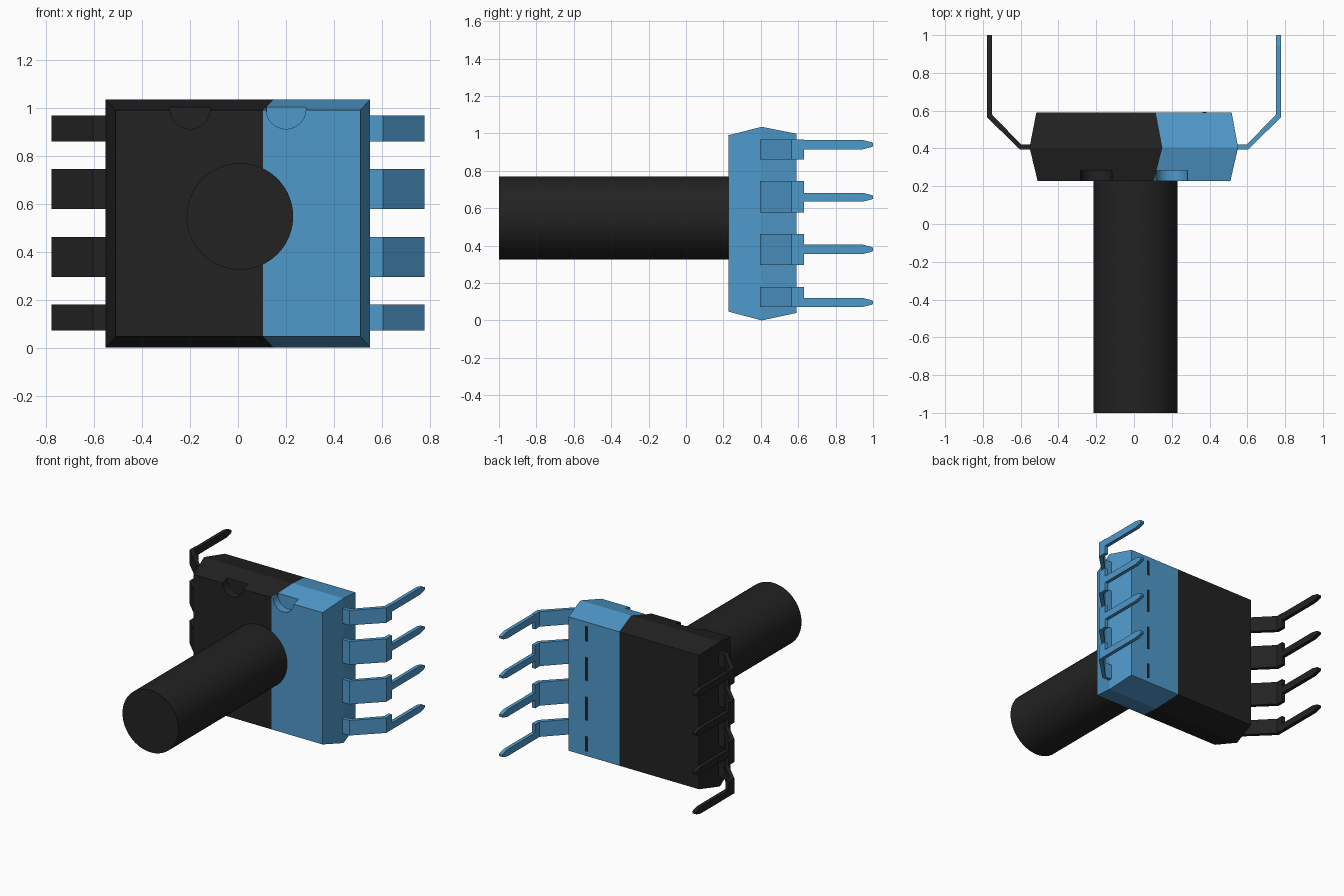
import bpy, bmesh, math
from mathutils import Matrix

cube = bpy.data.objects.get("Cube")
if cube:
    bpy.data.objects.remove(cube, do_unlink=True)


def material(name, rgb):
    m = bpy.data.materials.new(name)
    m.use_nodes = True
    m.diffuse_color = (*rgb, 1)
    m.node_tree.nodes["Principled BSDF"].inputs["Base Color"].default_value = (*rgb, 1)
    return m


BLACK = material("black", (0.016, 0.016, 0.016))
BLUE = material("blue", (0.078, 0.319, 0.597))


def make(name, bm, mat):
    bmesh.ops.recalc_face_normals(bm, faces=bm.faces)
    me = bpy.data.meshes.new(name)
    bm.to_mesh(me)
    bm.free()
    ob = bpy.data.objects.new(name, me)
    bpy.context.collection.objects.link(ob)
    if mat:
        me.materials.append(mat)
    return ob


def loft(bm, rings):
    """Skin a list of vertex rings and cap both ends."""
    rings = [[bm.verts.new(p) for p in r] for r in rings]
    n = len(rings[0])
    for a, b in zip(rings, rings[1:]):
        for i in range(n):
            j = (i + 1) % n
            bm.faces.new((a[i], a[j], b[j], b[i]))
    bm.faces.new(rings[0])
    bm.faces.new(rings[-1])


def rect(y, x0, x1, z0, z1):
    return [(x0, y, z0), (x1, y, z0), (x1, y, z1), (x0, y, z1)]


def cylinder(name, x, z, r, y0, y1, mat, sides=64):
    bm = bmesh.new()
    bmesh.ops.create_cone(bm, cap_ends=True, segments=sides, radius1=r, radius2=r, depth=y1 - y0,
                          matrix=Matrix.Translation((x, (y0 + y1) / 2, z)) @ Matrix.Rotation(math.pi / 2, 4, 'X'))
    return make(name, bm, mat)


# Chip body: two colour halves meeting on a bent seam, widest at the parting line
HEIGHTS = [(0.227, 0.047, 0.99), (0.405, 0.0, 1.035), (0.59, 0.04, 0.998)]
LEFT, SEAM, RIGHT = (-0.51, -0.553, -0.517), (0.105, 0.15, 0.115), (0.51, 0.551, 0.517)


def body(name, x_low, x_high, notch_x, mat):
    bm = bmesh.new()
    loft(bm, [rect(y, a, b, z0, z1) for (y, z0, z1), a, b in zip(HEIGHTS, x_low, x_high)])
    ob = make(name, bm, mat)
    # Half-round notch in the upper front edge
    cutter = cylinder("notch_cutter", notch_x, 0.995, 0.083, 0.1, 0.282, None, 48)
    cutter.hide_render = True
    mod = ob.modifiers.new("notch", 'BOOLEAN')
    mod.operation, mod.solver, mod.object = 'DIFFERENCE', 'EXACT', cutter
    bpy.context.view_layer.objects.active = ob
    bpy.ops.object.modifier_apply(modifier=mod.name)
    bpy.data.objects.remove(cutter, do_unlink=True)


body("body_black_half", LEFT, SEAM, -0.2, BLACK)
body("body_blue_half", SEAM, RIGHT, 0.2, BLUE)

# Round shaft on the front
shaft = cylinder("shaft", 0.008, 0.547, 0.222, -1.0, 0.24, BLACK)
bpy.ops.object.select_all(action='DESELECT')
shaft.select_set(True)
bpy.context.view_layer.objects.active = shaft
bpy.ops.object.shade_smooth_by_angle(angle=math.radians(30))

# Bent pins: wide shoulder (z range) and narrow blade (z range)
SHOULDER = [(0.5, 0.395), (0.605, 0.395), (0.778, 0.565), (0.778, 0.63),
            (0.752, 0.63), (0.752, 0.58), (0.597, 0.42), (0.5, 0.42)]
PINS = [(0.072, 0.18, 0.072, 0.12), (0.295, 0.462, 0.355, 0.405),
        (0.578, 0.745, 0.635, 0.682), (0.86, 0.967, 0.915, 0.964)]

for side, sx, mat in (("left", 1, BLUE), ("right", -1, BLACK)):
    for i, (w0, w1, n0, n1) in enumerate(PINS, 1):
        bm = bmesh.new()
        loft(bm, [[(sx * x, y, z) for x, y in SHOULDER] for z in (w0, w1)])
        xs = sorted((sx * 0.752, sx * 0.778))
        loft(bm, [rect(0.63, *xs, n0, n1), rect(0.945, *xs, n0, n1),
                  rect(0.99, *xs, n0 + 0.011, n1 - 0.011), rect(1.0, *xs, n0 + 0.016, n1 - 0.016)])
        make(f"pin_{side}_{i}", bm, mat)

# Thin dark strips on the back of the blue half
for i, (w0, w1, _, _) in enumerate(PINS, 1):
    bm = bmesh.new()
    loft(bm, [rect(y, 0.362, 0.384, w0, w1) for y in (0.588, 0.592)])
    make(f"back_strip_{i}", bm, BLACK)
